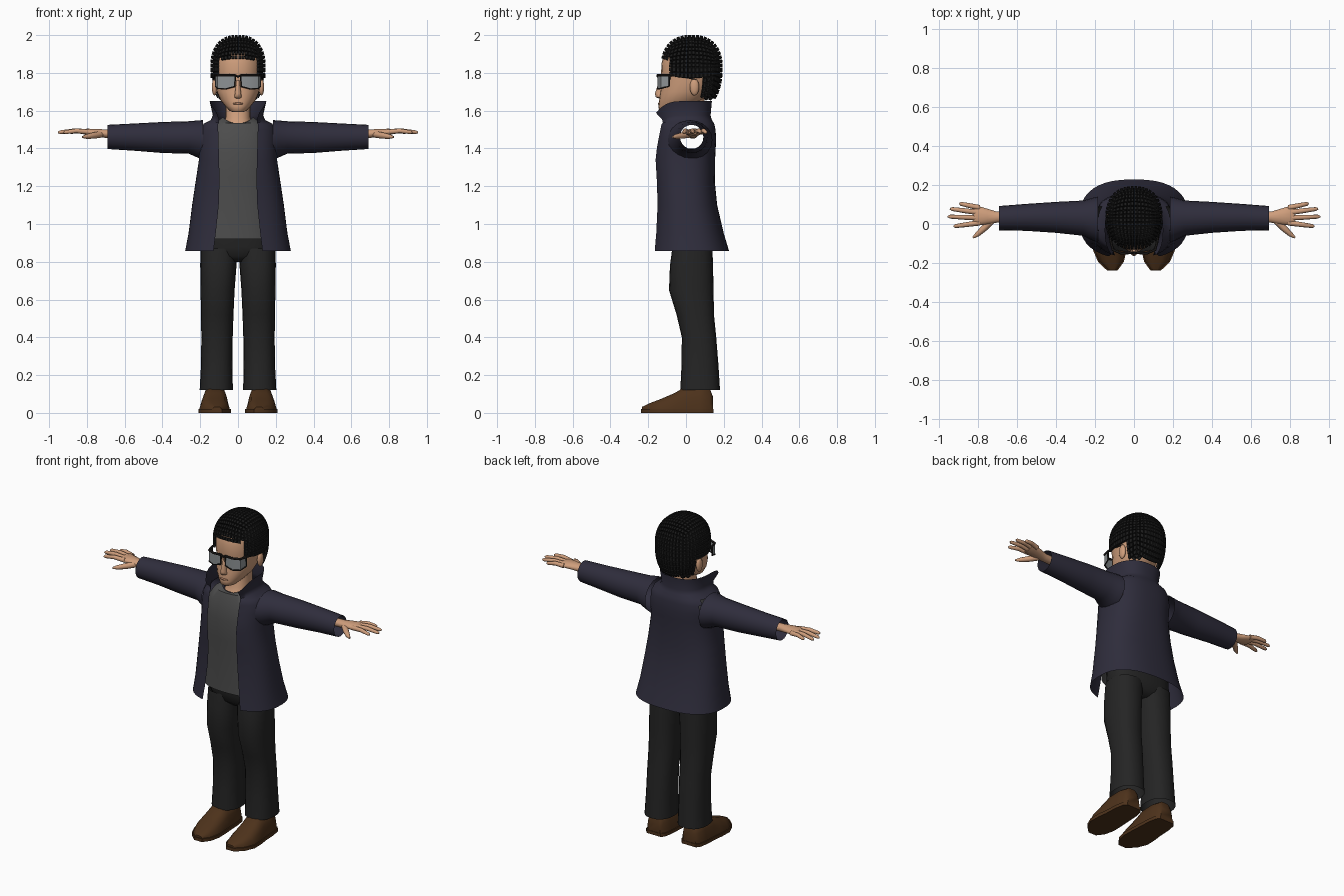
import bpy, bmesh, math
from mathutils import Vector

if "Cube" in bpy.data.objects:
    bpy.data.objects.remove(bpy.data.objects["Cube"])


def material(name, r, g, b):
    m = bpy.data.materials.new(name)
    m.diffuse_color = (r, g, b, 1)
    m.use_nodes = True
    m.node_tree.nodes["Principled BSDF"].inputs["Base Color"].default_value = m.diffuse_color
    return m


SKIN = material("skin", .62, .34, .2)
HAIR = material("black_hair", .012, .012, .012)
COAT = material("navy_cloth", .028, .026, .045)
SHIRT = material("grey_cloth", .075, .075, .075)
PANTS = material("black_cloth", .018, .018, .018)
LEATHER = material("brown_leather", .075, .032, .011)
FRAME = material("black_plastic", .015, .013, .012)
LENS = material("lens_grey", .26, .28, .29)
LIP = material("lip", .5, .25, .15)


def finish(name, bm, mat, mirror=False, angle=45):
    bmesh.ops.recalc_face_normals(bm, faces=bm.faces)
    me = bpy.data.meshes.new(name)
    bm.to_mesh(me)
    bm.free()
    me.materials.append(mat)
    ob = bpy.data.objects.new(name, me)
    bpy.context.collection.objects.link(ob)
    bpy.ops.object.select_all(action='DESELECT')
    bpy.context.view_layer.objects.active = ob
    ob.select_set(True)
    if angle:
        bpy.ops.object.shade_smooth_by_angle(angle=math.radians(angle))
    if mirror:
        ob.modifiers.new("mirror", 'MIRROR')
    return ob


def skin_rings(bm, rings, closed=True, caps=(True, True)):
    rows = [[bm.verts.new(p) for p in r] for r in rings]
    n = len(rows[0])
    for a, b in zip(rows, rows[1:]):
        for i in range(n if closed else n - 1):
            j = (i + 1) % n
            bm.faces.new((a[i], a[j], b[j], b[i]))
    for row, cap in zip((rows[0], rows[-1]), caps):
        if cap:
            bm.faces.new(row)


def spow(v, p):
    return math.copysign(abs(v) ** p, v)


def ring(z, a, yf, yb, cx=0, p=.85, t0=0, t1=None, n=24, zf=None):
    """Horizontal rounded section; angle 0 faces the front. zf dips the front edge."""
    closed = t1 is None
    t1 = 2 * math.pi if closed else t1
    out = []
    for i in range(n):
        t = t0 + (t1 - t0) * i / (n if closed else n - 1)
        dip = 0 if zf is None else (z - zf) * max(0, math.cos(t) * 1.35) ** 2
        out.append((cx + a * spow(math.sin(t), p),
                    (yf + yb) / 2 - (yb - yf) / 2 * spow(math.cos(t), p), z - dip))
    return out


def xring(x, cy, ry, cz, rz, n=20):
    return [(x, cy + ry * math.cos(2 * math.pi * i / n), cz + rz * math.sin(2 * math.pi * i / n))
            for i in range(n)]


def tube(bm, pts, radii, n=8):
    pts = [Vector(p) for p in pts]
    rings = []
    for i, p in enumerate(pts):
        q = (pts[min(i + 1, len(pts) - 1)] - pts[max(i - 1, 0)]).to_track_quat('Z', 'Y')
        rings.append([p + q @ Vector((radii[i] * math.cos(2 * math.pi * k / n),
                                      radii[i] * math.sin(2 * math.pi * k / n), 0)) for k in range(n)])
    skin_rings(bm, rings)


def blob(name, loc, size, mat, mirror=False):
    bm = bmesh.new()
    bmesh.ops.create_uvsphere(bm, u_segments=14, v_segments=8, radius=1)
    for v in bm.verts:
        v.co = Vector(loc) + v.co * Vector(size)
    finish(name, bm, mat, mirror, 60)


# head and neck
bm = bmesh.new()
skin_rings(bm, [ring(*r, p=.92) for r in (
    (1.592, .025, -.13, -.07), (1.60, .045, -.143, -.03), (1.625, .068, -.146, .04),
    (1.655, .093, -.142, .09), (1.70, .112, -.137, .13), (1.75, .119, -.127, .155),
    (1.79, .123, -.132, .16), (1.85, .124, -.13, .162), (1.90, .112, -.117, .155),
    (1.94, .085, -.085, .12), (1.965, .04, -.02, .07))])
finish("head", bm, SKIN, angle=60)
bm = bmesh.new()
skin_rings(bm, [ring(1.53, .075, -.075, .10), ring(1.56, .066, -.06, .09), ring(1.67, .064, -.05, .10)])
finish("neck", bm, SKIN)

# nose, mouth, ears
bm = bmesh.new()
skin_rings(bm, [ring(1.665, .012, -.145, -.12, n=10), ring(1.672, .021, -.160, -.11, n=10),
                ring(1.69, .017, -.165, -.11, n=10), ring(1.76, .009, -.142, -.11, n=10)])
finish("nose", bm, SKIN, angle=60)
blob("mouth", (0, -.141, 1.637), (.028, .008, .006), LIP)
blob("ear", (.124, .045, 1.725), (.015, .025, .045), SKIN, True)

# hair: rounded cube grid, trimmed at the hairline, every cell raised as a tuft
bm = bmesh.new()
bmesh.ops.create_cube(bm, size=2)
bmesh.ops.subdivide_edges(bm, edges=bm.edges[:], cuts=11, use_grid_fill=True)
for v in bm.verts:
    d = Vector([math.tan(c * math.pi / 4) for c in v.co])
    d /= sum(abs(c) ** 2.4 for c in d) ** (1 / 2.4)
    v.co = (d.x * .134, .03 + d.y * .151, 1.83 + d.z * (.159 if d.z > 0 else .22))


def bald(f):
    c = f.calc_center_median()
    if c.y < -.075:
        line = 1.875 if abs(c.x) < .105 else 1.80
    elif c.y < .085:
        line = 1.785
    else:
        line = 1.665
    return c.z < line


bmesh.ops.delete(bm, geom=[f for f in bm.faces if bald(f)], context='FACES')
bmesh.ops.recalc_face_normals(bm, faces=bm.faces)
tufts = bm.faces[:]
bmesh.ops.inset_individual(bm, faces=tufts, thickness=.0012)
for f in bmesh.ops.extrude_discrete_faces(bm, faces=tufts)['faces']:
    n, c = f.normal.copy(), f.calc_center_median()
    for v in f.verts:
        v.co = c + (v.co - c) * .85 + n * .013
finish("hair", bm, HAIR, angle=0)

# glasses
path = ((.014, -.147), (.065, -.150), (.108, -.132), (.119, -.088))
top = [(x, y, 1.788) for x, y in path]
low = [(x * .97 + .004, y, z) for (x, y), z in zip(path, (1.728, 1.715, 1.718, 1.73))]
bm = bmesh.new()
skin_rings(bm, [top, low], False, (False, False))
finish("lens", bm, LENS, True)
bm = bmesh.new()
tube(bm, top, (.007,) * 4, 6)
tube(bm, low, (.004,) * 4, 6)
for i in (0, 3):
    tube(bm, (top[i], low[i]), (.005, .004), 6)
tube(bm, ((0, -.15, 1.78), top[0]), (.006, .006), 6)
tube(bm, (top[3], (.127, -.02, 1.782), (.128, .05, 1.765)), (.007, .006, .004), 6)
finish("glasses_frame", bm, FRAME, True)

# coat body with turned-up collar: z, half width, front, back, half opening, front-edge z
bm = bmesh.new()
rows = []
for z, a, yf, yb, gap, zf in (
        (.857, .28, -.178, .228, .13, None), (.95, .262, -.168, .20, .118, None),
        (1.10, .243, -.158, .165, .102, None), (1.22, .225, -.162, .153, .098, None),
        (1.34, .207, -.172, .154, .10, None), (1.40, .207, -.166, .157, .102, None),
        (1.45, .208, -.157, .16, .103, None), (1.50, .203, -.148, .156, .105, None),
        (1.53, .185, -.145, .15, .105, None), (1.55, .145, -.15, .137, .102, 1.535),
        (1.575, .133, -.16, .130, .10, 1.55), (1.65, .15, -.198, .137, .112, 1.585)):
    t = math.asin((gap / a) ** 1.25)
    rows.append(ring(z, a, yf, yb, p=.8, t0=t, t1=2 * math.pi - t, n=37, zf=zf))
skin_rings(bm, rows, False, (False, False))
holes = []
for f in bm.faces:
    c = f.calc_center_median()
    if 1.39 < c.z < 1.53 and abs(c.x) > .17 and -.045 < c.y < .105:
        holes.append(f)
bmesh.ops.delete(bm, geom=holes, context='FACES')
finish("coat_body", bm, COAT, angle=50)

# hollow sleeves
bm = bmesh.new()
skin_rings(bm, [xring(*r) for r in (
    (.185, .022, .118, 1.445, .105), (.215, .025, .108, 1.450, .098), (.26, .03, .09, 1.458, .086),
    (.40, .034, .079, 1.458, .082), (.55, .034, .069, 1.46, .072), (.69, .03, .062, 1.461, .064))],
    caps=(False, False))
finish("coat_sleeve", bm, COAT, True)

# shirt front
bm = bmesh.new()
skin_rings(bm, [ring(z, a, yf, .1, t0=-1.2, t1=1.2, n=17, zf=zf) for z, a, yf, zf in (
    (.92, .20, -.128, None), (1.10, .19, -.128, None), (1.25, .18, -.137, None),
    (1.38, .18, -.143, None), (1.48, .165, -.128, None), (1.535, .13, -.108, None),
    (1.57, .085, -.085, 1.55))], False, (False, False))
finish("shirt_front", bm, SHIRT)

# trousers: hips and legs
bm = bmesh.new()
skin_rings(bm, [ring(*r, p=.75) for r in (
    (.80, .10, -.03, .10), (.83, .17, -.065, .13), (.88, .198, -.075, .142), (.97, .195, -.085, .14))],
    caps=(True, False))
finish("trouser_hips", bm, PANTS)
bm = bmesh.new()
skin_rings(bm, [ring(z, a, yf, yb, cx, n=20) for z, cx, a, yf, yb in (
    (.12, .115, .088, -.03, .18), (.25, .113, .083, -.024, .172), (.40, .111, .083, -.022, .16),
    (.52, .110, .086, -.05, .148), (.65, .108, .09, -.09, .146), (.78, .104, .096, -.085, .143),
    (.87, .10, .099, -.073, .14))], caps=(False, False))
finish("trouser_leg", bm, PANTS, True)

# shoes: upper and sole share stations along y: y, centre x, half width, height
stations = ((.143, .122, .045, .085), (.125, .122, .062, .13), (.07, .122, .072, .14), (-.01, .122, .076, .135),
            (-.06, .124, .081, .105), (-.13, .124, .083, .075), (-.19, .118, .063, .052), (-.233, .111, .024, .032))
bm = bmesh.new()
section = ((-1, .0), (-.97, .2), (-.86, .55), (-.68, .86), (-.35, 1), (.35, 1), (.68, .86), (.86, .55), (.97, .2), (1, 0))
skin_rings(bm, [[(cx + u * w * .97, y, .018 + v * (h - .018)) for u, v in section] for y, cx, w, h in stations])
finish("shoe_upper", bm, LEATHER, True)
bm = bmesh.new()
skin_rings(bm, [[(cx + u * (w + .003), y * 1.02, z) for u, z in ((-1, 0), (-1, .02), (1, .02), (1, 0))]
                for y, cx, w, h in stations])
finish("shoe_sole", bm, LEATHER, True)

# hands: palm with four fingers and a thumb
bm = bmesh.new()
skin_rings(bm, [xring(*r, n=14) for r in (
    (.62, .035, .027, 1.475, .024), (.70, .035, .028, 1.478, .023), (.75, .038, .04, 1.483, .021),
    (.80, .043, .05, 1.487, .018), (.822, .044, .044, 1.487, .011))])
for y0, xt, yt in ((.083, .893, .105), (.058, .942, .078), (.031, .953, .038), (.006, .923, -.012)):
    pts = [Vector((.79, y0, 1.487)).lerp(Vector((xt, yt, 1.484)), k) + Vector((0, 0, .008 * math.sin(math.pi * k)))
           for k in (0, .5, .93, 1)]
    tube(bm, pts, (.014, .0125, .010, .004), 10)
tube(bm, ((.725, .02, 1.475), (.765, -.02, 1.468), (.80, -.052, 1.463), (.824, -.07, 1.46)),
     (.018, .017, .013, .005), 10)
finish("hand", bm, SKIN, True, 60)
